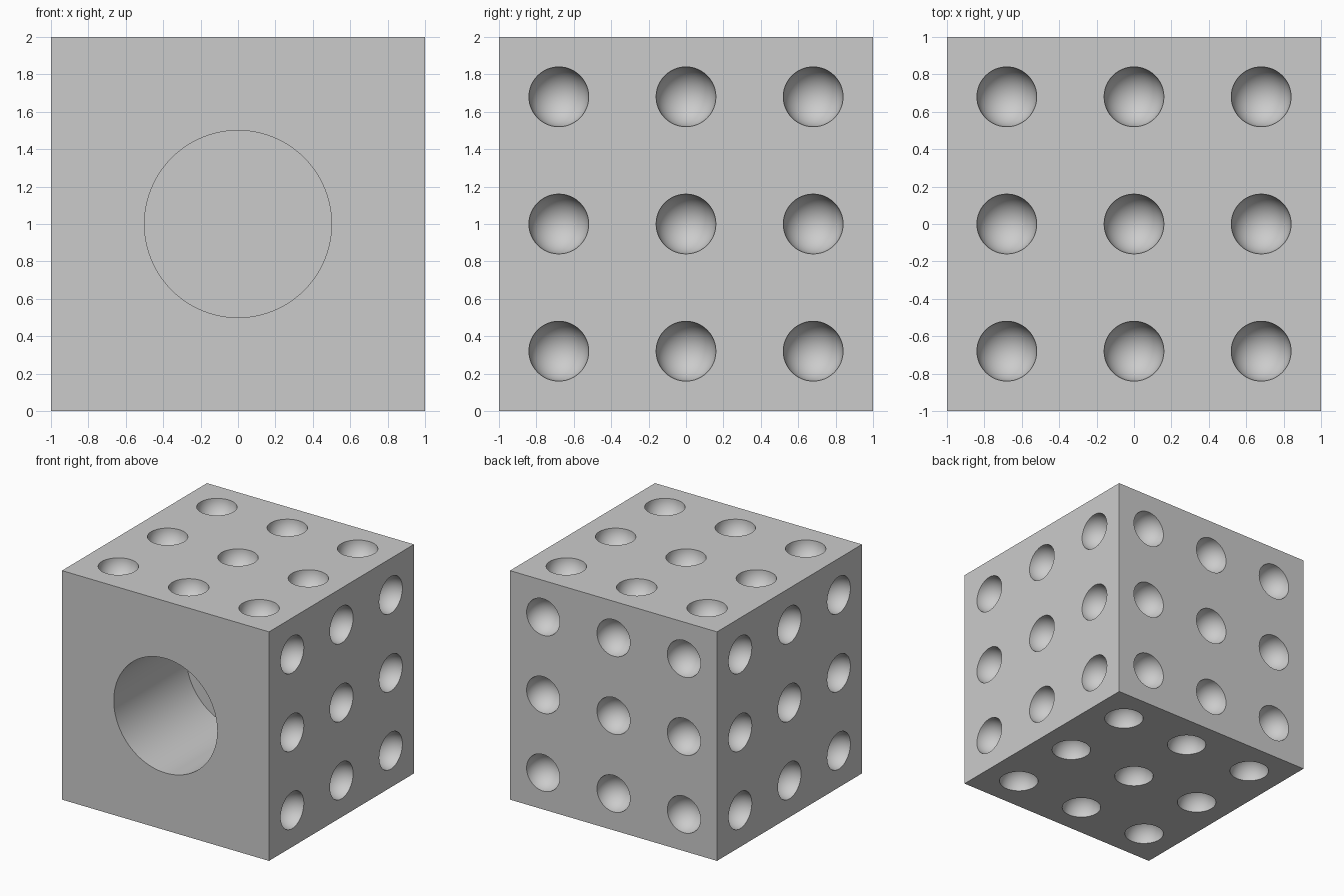
import bpy, bmesh, math
from mathutils import Matrix, Vector

if "Cube" in bpy.data.objects:
    bpy.data.objects.remove(bpy.data.objects["Cube"], do_unlink=True)

CENTRE = Vector((0, 0, 1))
DIMPLE_RADIUS, DIMPLE_SPACING = 0.16, 0.68
BORE_RADIUS, BORE_DEPTH = 0.5, 1.0
LIP = 0.05  # how far the cutters stick out of the block

# Colour
grey = bpy.data.materials.new("light_grey")
grey.use_nodes = True
colour = (0.6, 0.6, 0.6, 1)
grey.diffuse_color = colour
grey.node_tree.nodes["Principled BSDF"].inputs["Base Color"].default_value = colour


def make_object(name, bm):
    mesh = bpy.data.meshes.new(name)
    bm.to_mesh(mesh)
    bm.free()
    mesh.materials.append(grey)
    obj = bpy.data.objects.new(name, mesh)
    bpy.context.collection.objects.link(obj)
    return obj


def face_matrix(normal):
    """Frame on the middle of a block side, with local z pointing outward."""
    turn = normal.to_track_quat("Z", "Y").to_matrix().to_4x4()
    return Matrix.Translation(CENTRE + normal) @ turn


# Block
bm = bmesh.new()
bmesh.ops.create_cube(bm, size=2, matrix=Matrix.Translation(CENTRE))
block = make_object("block", bm)

# Cutters: nine bowls on every side except the front
bm = bmesh.new()
sides = [Vector(n) for n in ((1, 0, 0), (-1, 0, 0), (0, 1, 0), (0, 0, 1), (0, 0, -1))]
for normal in sides:
    for i in (-1, 0, 1):
        for j in (-1, 0, 1):
            bowl = bmesh.ops.create_uvsphere(
                bm, u_segments=48, v_segments=24, radius=DIMPLE_RADIUS)["verts"]
            for v in bowl:
                if v.co.z > 0.001:
                    v.co.z = LIP
            place = face_matrix(normal) @ Matrix.Translation(
                (i * DIMPLE_SPACING, j * DIMPLE_SPACING, 0))
            bmesh.ops.transform(bm, matrix=place, verts=bowl)

# Cutter: wide blind bore in the front
bore_place = face_matrix(Vector((0, -1, 0))) @ Matrix.Translation(
    (0, 0, (LIP - BORE_DEPTH) / 2))
bmesh.ops.create_cone(bm, cap_ends=True, segments=96, radius1=BORE_RADIUS,
                      radius2=BORE_RADIUS, depth=BORE_DEPTH + LIP, matrix=bore_place)
cutter = make_object("hole_cutter", bm)
cutter.hide_render = True

# Cut the holes and keep the rims sharp
cut = block.modifiers.new("holes", "BOOLEAN")
cut.operation = "DIFFERENCE"
cut.solver = "EXACT"
cut.object = cutter
bpy.ops.object.select_all(action="DESELECT")
block.select_set(True)
bpy.context.view_layer.objects.active = block
bpy.ops.object.modifier_apply(modifier=cut.name)
bpy.data.objects.remove(cutter, do_unlink=True)
bpy.ops.object.shade_smooth_by_angle(angle=math.radians(30))
